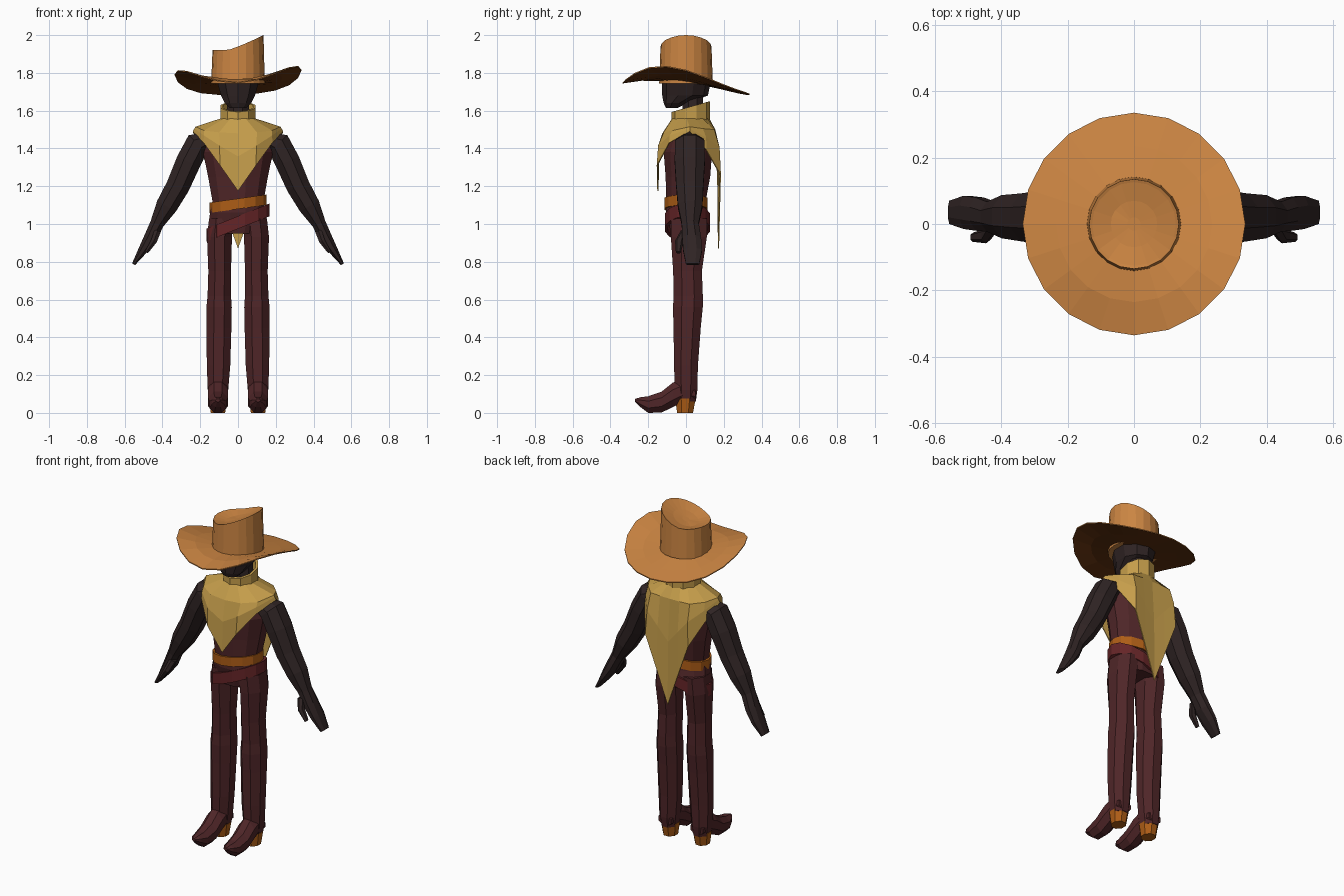
import bpy, bmesh, math
from mathutils import Vector

if "Cube" in bpy.data.objects:
    bpy.data.objects.remove(bpy.data.objects["Cube"])


def colour(name, r, g, b):
    m = bpy.data.materials.new(name)
    m.diffuse_color = (r, g, b, 1)
    m.use_nodes = True
    m.node_tree.nodes["Principled BSDF"].inputs["Base Color"].default_value = m.diffuse_color
    return m


TAN = colour("tan_felt", 0.60, 0.235, 0.055)
BROWN = colour("dark_brown_lining", 0.13, 0.034, 0.005)
YELLOW = colour("yellow_cloth", 0.56, 0.34, 0.07)
MAROON = colour("maroon_cloth", 0.078, 0.019, 0.021)
RED = colour("red_sash", 0.13, 0.018, 0.020)
ORANGE = colour("orange_leather", 0.42, 0.11, 0.008)
DARK = colour("dark_skin", 0.028, 0.017, 0.017)


def loft(name, rings, mats, caps=True, wrap=False, rule=None):
    """Skin a list of equal-length closed rings."""
    bm = bmesh.new()
    vs = [[bm.verts.new(p) for p in r] for r in rings]
    n = len(vs[0])
    pairs = list(zip(vs, vs[1:])) + ([(vs[-1], vs[0])] if wrap else [])
    for a, b in pairs:
        for i in range(n):
            j = (i + 1) % n
            bm.faces.new((a[i], a[j], b[j], b[i]))
    if caps and not wrap:
        bm.faces.new(vs[0])
        bm.faces.new(vs[-1])
    bmesh.ops.recalc_face_normals(bm, faces=bm.faces)
    if rule:
        bm.normal_update()
        for f in bm.faces:
            f.material_index = rule(f)
    me = bpy.data.meshes.new(name)
    bm.to_mesh(me)
    bm.free()
    for m in mats:
        me.materials.append(m)
    ob = bpy.data.objects.new(name, me)
    bpy.context.collection.objects.link(ob)
    return ob


def ring(c, rx, ry, n, u=(1, 0, 0), v=(0, 1, 0), half=True):
    """Ellipse of n points; half turns it so flats face the axes."""
    c, u, v = Vector(c), Vector(u), Vector(v)
    k = 1 / math.cos(math.pi / n) if half else 1
    off = 0.5 if half else 0
    return [c + u * rx * k * math.cos(math.tau * (i + off) / n)
            + v * ry * k * math.sin(math.tau * (i + off) / n) for i in range(n)]


def band(name, mat, yc, rx, ry, height, zfun, n=14):
    """Closed strap around the body whose height follows zfun(x, y)."""
    def row(s, dz):
        return [Vector((p.x, p.y, zfun(p.x, p.y) + dz))
                for p in ring((0, yc, 0), rx * s, ry * s, n, half=False)]
    h = height / 2
    return loft(name, [row(1, -h), row(1, h), row(.86, h), row(.86, -h)], [mat], wrap=True)


# Hat brim: wavy disc, pale on top and dark underneath
R, N = 0.335, 20


def edge_z(x, y):
    s, c = y / R, x / R
    return 1.805 - .03 * s - .085 * s * s - .07 * s * (1 - s * s) + .012 * c


def brim_ring(r, t, drop):
    pts = []
    for p in ring((0, 0, 0), r, r, N, half=False):
        e = p * (R / r)
        z = (1 - t) * (1.755 - .1 * p.y) + t * edge_z(e.x, e.y)
        pts.append(Vector((p.x, p.y, z - drop)))
    return pts


brim = [brim_ring(.12, 0, 0), brim_ring(.235, .42, 0), brim_ring(R, 1, 0),
        brim_ring(R, 1, .006), brim_ring(.235, .42, .008), brim_ring(.10, 0, .008)]
loft("hat_brim", brim, [TAN, BROWN], wrap=True, rule=lambda f: int(f.normal.z < -.3))


# Hat crown: slanted top with a shallow dent
def crown_top(r, drop):
    return [Vector((p.x, p.y, 1.92 - drop + .08 * max(0, (p.x + .06) / .195) ** 1.2))
            for p in ring((0, 0, 0), r, r, N, half=False)]


loft("hat_crown", [ring((0, 0, 1.745), .142, .142, N, half=False), crown_top(.135, 0),
                   crown_top(.126, .003), crown_top(.07, .014), crown_top(.02, .018)], [TAN])

# Head and neck: z, centre y, half width, half depth
head = [(1.615, -.075, .045, .03), (1.64, -.055, .07, .06), (1.68, -.005, .09, .115),
        (1.74, 0, .107, .122), (1.80, 0, .107, .122), (1.84, 0, .08, .09)]
loft("head", [ring((0, y, z), a, b, 10) for z, y, a, b in head], [DARK])
loft("neck", [ring((0, .04, 1.5), .065, .06, 8), ring((0, .035, 1.7), .055, .052, 8)], [DARK])

# Torso
torso = [(.95, .015, .125, .095), (1.0, .015, .155, .105), (1.06, 0, .148, .106),
         (1.12, 0, .135, .104), (1.25, .01, .158, .118), (1.38, .01, .185, .128),
         (1.46, .015, .185, .105), (1.52, .025, .14, .075), (1.55, .03, .06, .06)]
loft("torso", [ring((0, y, z), a, b, 12) for z, y, a, b in torso], [MAROON])

# Belt and slanted sash
band("belt", ORANGE, 0, .150, .117, .055, lambda x, y: 1.107 + .14 * x)
band("sash", RED, .008, .168, .122, .068, lambda x, y: 1.008 + .40 * x)

# Poncho: each column runs collar -> shoulder -> hem, mirrored across x
shoulder = [(0, -.125, 1.48), (.10, -.118, 1.485), (.18, -.07, 1.495), (.225, .02, 1.515),
            (.19, .09, 1.505), (.13, .15, 1.50), (.065, .155, 1.50), (0, .155, 1.50)]
hem = [(0, -.152, 1.175), (.095, -.155, 1.31), (.182, -.09, 1.43), (.24, .02, 1.49),
       (.20, .11, 1.39), (.142, .185, 1.26), (.07, .18, 1.065), (0, .175, .87)]
collar = []
for i in range(8):
    a = math.pi * i / 7
    collar.append((.09 * math.sin(a), .025 - .098 * math.cos(a), 1.56))
middle = [(s[0] * .6 + h[0] * .4, s[1] * .2 + h[1] * .8, s[2] * .6 + h[2] * .4)
          for s, h in zip(shoulder, hem)]
rows = [[Vector(p) for p in row] + [Vector((-p[0], p[1], p[2])) for p in row[-2:0:-1]]
        for row in (collar, shoulder, middle, hem)]
poncho = loft("poncho", rows, [YELLOW], caps=False)
mod = poncho.modifiers.new("cloth", "SOLIDIFY")
mod.thickness = .006


# Stand-up collar, higher at the back
def collar_row(s, top):
    return [Vector((p.x, p.y, 1.595 + (p.y + .07) * .28 if top else 1.55))
            for p in ring((0, .025, 0), .092 * s, .097 * s, 10)]


loft("collar", [collar_row(1, False), collar_row(1, True), collar_row(.86, True),
                collar_row(.86, False)], [YELLOW], wrap=True)

# Limb sections
# arm: x, y, z, half thickness, half depth
arm = [(.15, .02, 1.45, .04, .06), (.213, .02, 1.425, .066, .078), (.262, .02, 1.33, .066, .08),
       (.318, .02, 1.20, .062, .072), (.378, .022, 1.095, .057, .065),
       (.43, .022, 1.0, .036, .045), (.465, .03, .925, .034, .05),
       (.505, .035, .86, .024, .05), (.553, .035, .787, .009, .035)]
thumb = [(.425, -.005, .965, .018, .02), (.445, -.035, .91, .016, .02),
         (.485, -.04, .85, .009, .012)]
# leg: z, x, y, half width, half depth
leg = [(1.03, .088, .015, .065, .095), (.93, .098, .015, .066, .095), (.75, .097, .008, .060, .076),
       (.62, .099, .012, .062, .077), (.56, .1, .01, .067, .079), (.45, .101, .006, .066, .072),
       (.25, .103, 0, .062, .063), (.12, .106, 0, .054, .06), (.06, .106, 0, .044, .052)]
# boot: y, bottom, top, half width
boot = [(.05, .07, .13, .042), (-.02, .055, .18, .05), (-.07, .03, .16, .052),
        (-.13, .002, .112, .052), (-.20, 0, .088, .045), (-.24, .03, .083, .032),
        (-.27, .058, .074, .012)]


def limb(name, path, side, n):
    """Tube whose sections stand square to a path in the xz plane."""
    pts = [Vector((side * x, y, z)) for x, y, z, _, _ in path]
    rings = []
    for i, p in enumerate(path):
        t = pts[min(i + 1, len(pts) - 1)] - pts[max(i - 1, 0)]
        u = Vector((t.z, 0, -t.x)).normalized()
        rings.append(ring(pts[i], p[3], p[4], n, u, (0, 1, 0)))
    loft(name, rings, [DARK])


for side, label in ((-1, "left"), (1, "right")):
    limb(label + "_arm", arm, side, 8)
    limb(label + "_thumb", thumb, side, 6)
    loft(label + "_leg", [ring((side * x, y, z), a, b, 8) for z, x, y, a, b in leg], [MAROON])
    loft(label + "_boot", [ring((side * .106, y, (lo + hi) / 2), w, (hi - lo) / 2, 8,
                                (1, 0, 0), (0, 0, 1)) for y, lo, hi, w in boot], [MAROON])
    loft(label + "_heel", [ring((side * .106, -.005, 0), .038, .042, 8),
                           ring((side * .106, -.003, .075), .048, .054, 8)], [ORANGE])
